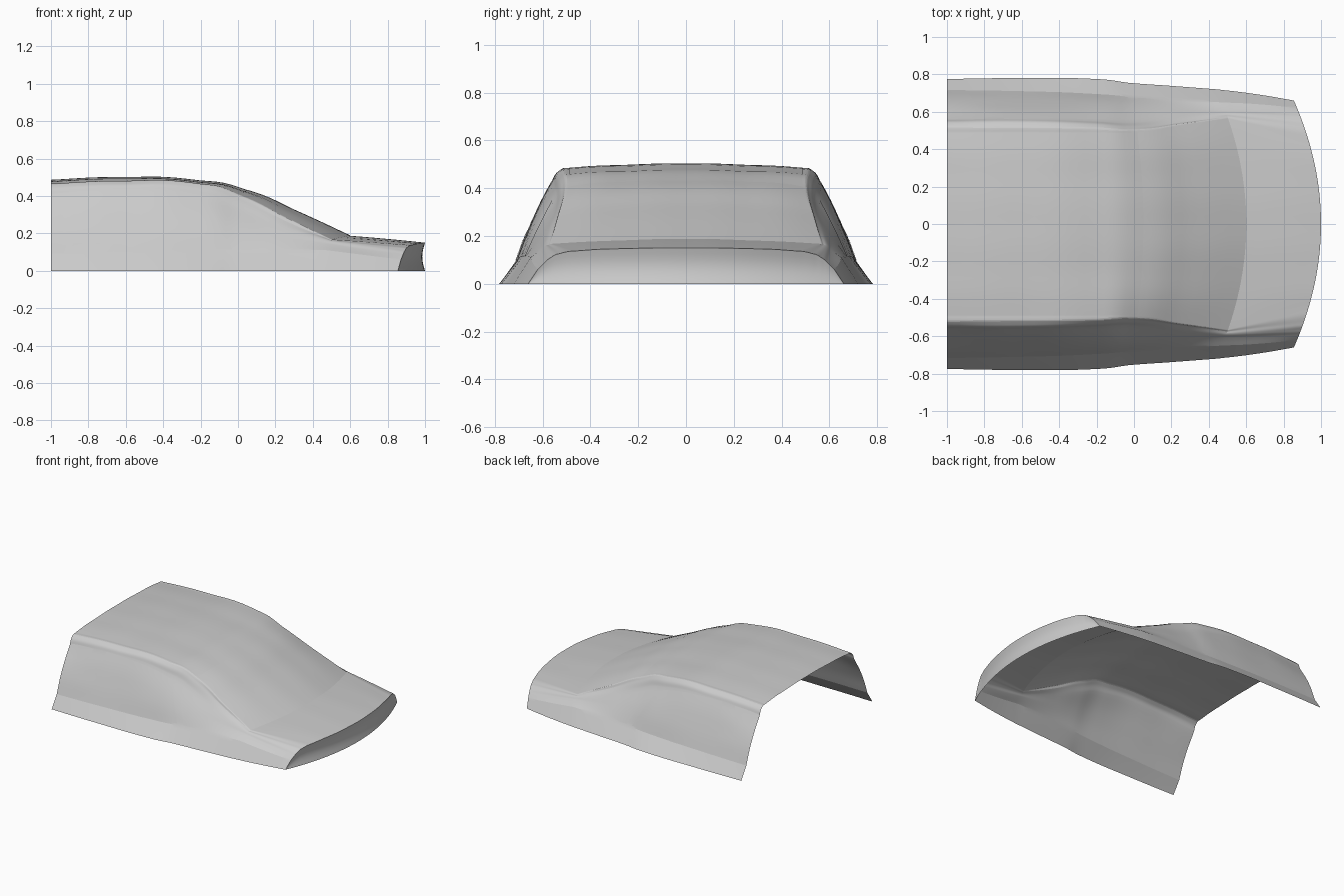
import bpy
import bmesh
import math
from mathutils import Vector
from mathutils.bvhtree import BVHTree

cube = bpy.data.objects.get("Cube")
if cube:
    bpy.data.objects.remove(cube)

paint = bpy.data.materials.new("light_grey_paint")
paint.use_nodes = True
GREY = (0.6, 0.6, 0.6, 1)
paint.diffuse_color = GREY
paint.node_tree.nodes["Principled BSDF"].inputs["Base Color"].default_value = GREY


def spline(ts, vs, t):
    """Smooth curve through the values vs at the parameters ts."""
    def slope(k):
        a, b = max(k - 1, 0), min(k + 1, len(ts) - 1)
        return (vs[b] - vs[a]) / (ts[b] - ts[a])
    i = 0
    while i < len(ts) - 2 and t > ts[i + 1]:
        i += 1
    h = ts[i + 1] - ts[i]
    u = (t - ts[i]) / h
    low, high = vs[i] + slope(i) * h * u, vs[i + 1] - slope(i + 1) * h * (1 - u)
    w = u * u * (3 - 2 * u)
    return low * (1 - w) + high * w


def make_grid(name, rows, angle=12):
    """Skin rows of points into one sheet."""
    bm = bmesh.new()
    grid = [[bm.verts.new(p) for p in row] for row in rows]
    for a, b in zip(grid, grid[1:]):
        for k in range(len(a) - 1):
            bm.faces.new((a[k], a[k + 1], b[k + 1], b[k]))
    bmesh.ops.remove_doubles(bm, verts=bm.verts, dist=1e-5)
    mesh = bpy.data.meshes.new(name)
    bm.to_mesh(mesh)
    bm.free()
    mesh.materials.append(paint)
    obj = bpy.data.objects.new(name, mesh)
    bpy.context.collection.objects.link(obj)
    bpy.ops.object.select_all(action="DESELECT")
    obj.select_set(True)
    bpy.context.view_layer.objects.active = obj
    bpy.ops.object.shade_smooth_by_angle(angle=math.radians(angle))
    return obj


# Lengthwise stations; the window base is a crease
STATIONS = [-1, -.6, -.2, .05, .3, .6, .8, 1]
CREASE = 5
BOW = [0, 0, 0, .05, .08, .11, .115, .12]
# Half-width and height of each lengthwise rail, sill to roof centre
WIDTHS = [
    [.775, .78, .775, .755, .74, .72, .695, .66],
    [.715, .71, .695, .68, .665, .65, .64, .62],
    [.65, .645, .635, .62, .615, .605, .6, .59],
    [.56, .56, .55, .545, .57, .59, .58, .565],
    [.535, .53, .525, .515, .54, .575, .55, .53],
    [.49, .49, .49, .49, .525, .565, .51, .45],
    [.25] * 8,
    [0] * 8,
]
HEIGHTS = [
    [0] * 8,
    [.09, .095, .1, .105, .11, .11, .085, .06],
    [.25, .255, .25, .22, .18, .145, .115, .09],
    [.4, .43, .4, .33, .24, .16, .135, .11],
    [.45, .47, .45, .385, .275, .163, .145, .126],
    [.465, .48, .465, .405, .295, .167, .153, .138],
    [.48, .495, .475, .425, .32, .182, .166, .147],
    [.485, .5, .482, .43, .325, .187, .17, .15],
]
SUB = 6


def along(values, s):
    """Value of a rail at station s, with a break at the crease."""
    part = slice(0, CREASE + 1) if s <= STATIONS[CREASE] else slice(CREASE, None)
    return spline(STATIONS[part], values[part], s)


def section(s):
    """Cross-section from the left sill over the roof to the right sill."""
    half = [(along(w, s), along(h, s)) for w, h in zip(WIDTHS, HEIGHTS)]
    full = half + [(-y, z) for y, z in half[-2::-1]]
    upper = full[1:-1]
    dist = [0]
    for p, q in zip(upper, upper[1:]):
        dist.append(dist[-1] + math.dist(p, q))
    ys, zs = zip(*upper)
    line = [Vector(full[0]).lerp(Vector(full[1]), k / SUB) for k in range(SUB)]
    for a, b in zip(dist, dist[1:]):
        for k in range(SUB):
            t = a + (b - a) * k / SUB
            line.append(Vector((spline(dist, ys, t), spline(dist, zs, t))))
    line += [Vector(full[-2]).lerp(Vector(full[-1]), k / SUB) for k in range(SUB + 1)]
    bow = along(BOW, s)
    return [Vector((s - bow * (p.x / .6) ** 2, p.x, p.y)) for p in line]


# Body shell, open at the front and underneath
steps = []
for a, b in zip(STATIONS, STATIONS[1:]):
    steps += [a + (b - a) * k / SUB for k in range(SUB)]
rows = [section(s) for s in steps + [STATIONS[-1]]]
body = make_grid("body_shell", rows)

# Slightly hollow tail panel hanging from the rear edge
tail = []
for k in range(SUB + 1):
    v = k / SUB
    hollow = .1 * math.sin(math.pi * v)
    tail.append([Vector((p.x - hollow * p.z, p.y, p.z * (1 - v))) for p in rows[-1]])
make_grid("tail_panel", tail)


def raised_plate(name, first, last, lift):
    """Thin plate over the roof between the two gutter rails."""
    cols = slice(5 * SUB, 9 * SUB + 1)
    up = Vector((.3, 0, 1)).normalized() * lift
    make_grid(name, [[p + up for p in row[cols]] for row in rows[first:last + 1]])


raised_plate("roof_panel", 0, 3 * SUB, .001)
raised_plate("rear_window", 3 * SUB, CREASE * SUB, .002)

# Side windows, laid onto the shell from outlines in side view
tree = BVHTree.FromPolygons([v.co for v in body.data.vertices],
                            [tuple(p.vertices) for p in body.data.polygons])


def resample(points, count):
    ts = list(range(len(points)))
    xs, zs = zip(*points)
    return [Vector((spline(ts, xs, t), spline(ts, zs, t)))
            for t in (k * ts[-1] / count for k in range(count + 1))]


def side_pane(name, bottom, top):
    low, high = resample(bottom, 16), resample(top, 16)
    for side, sign in (("left", 1), ("right", -1)):
        sheet = []
        for k in range(9):
            line = []
            for a, b in zip(low, high):
                p = a.lerp(b, k / 8)
                start = Vector((p.x, sign * 2, p.y))
                hit = tree.ray_cast(start, Vector((0, -sign, 0)))[0]
                line.append(hit + Vector((0, sign * .002, 0)))
            sheet.append(line[::-sign])
        make_grid(side + "_" + name, sheet, 30)


side_pane("front_door_window", [(-.995, .092), (-.9, .094)],
          [(-.995, .41), (-.9, .42), (-.8, .425)])
side_pane("rear_door_window", [(-.745, .1), (-.03, .115)],
          [(-.695, .43), (-.5, .425), (-.3, .405), (-.15, .365)])
side_pane("quarter_window", [(.02, .115), (.1, .118), (.15, .14), (.18, .18)],
          [(-.09, .35), (.04, .295), (.14, .235), (.18, .19)])
